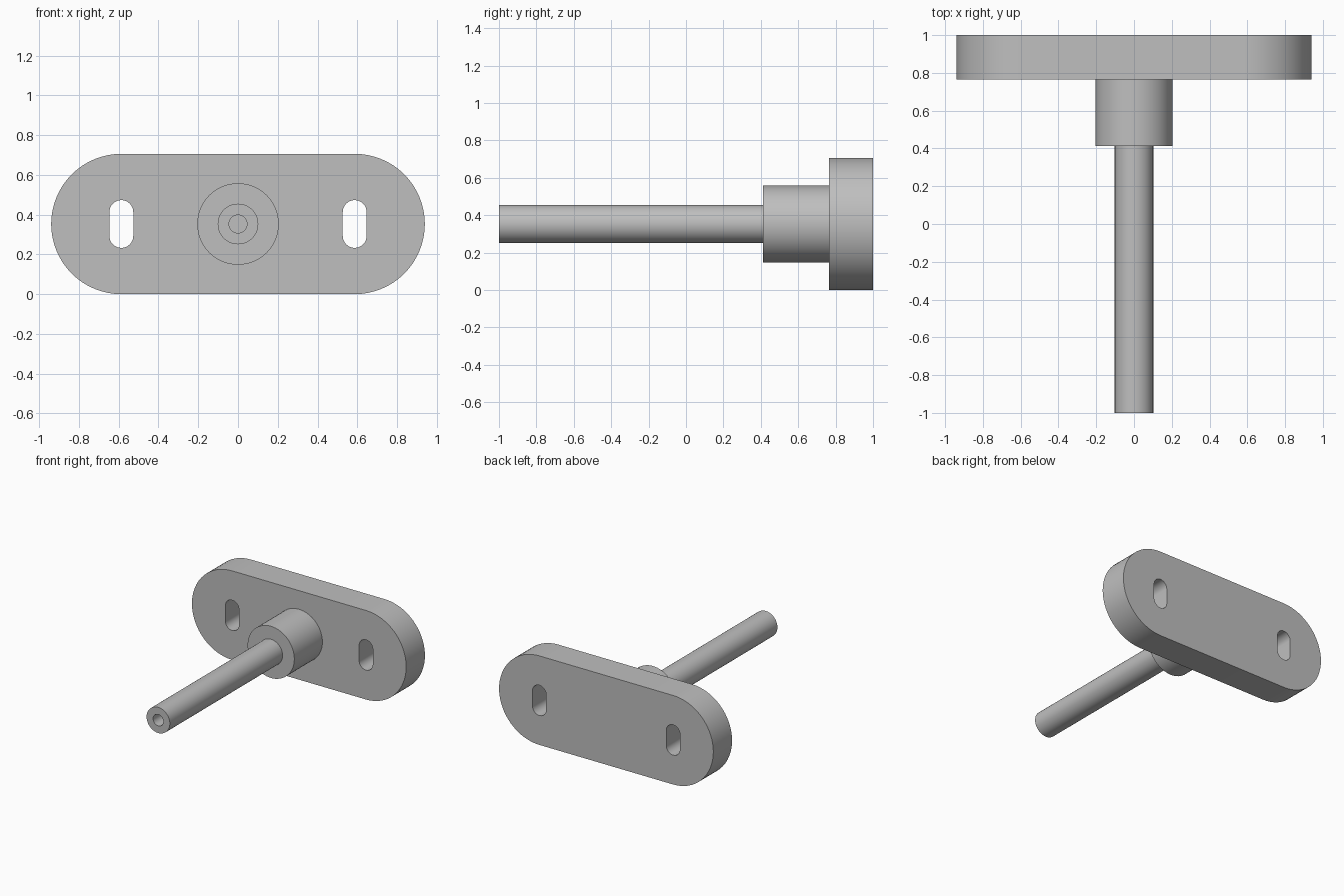
import bpy
import bmesh
from math import pi, sin, cos, radians
from mathutils import Matrix

cube = bpy.data.objects.get("Cube")
if cube:
    bpy.data.objects.remove(cube, do_unlink=True)

grey = bpy.data.materials.new("plain grey")
grey.use_nodes = True
colour = (0.52, 0.52, 0.52, 1)
grey.diffuse_color = colour
grey.node_tree.nodes["Principled BSDF"].inputs["Base Color"].default_value = colour

AXIS_Z = 0.353       # height of the shaft axis
PLATE_FRONT = 0.765
BOSS_FRONT = 0.413


def finish(name, bm):
    """Weld, orient and smooth the mesh, then link it as a named part."""
    bmesh.ops.remove_doubles(bm, verts=bm.verts, dist=0.0001)
    bmesh.ops.recalc_face_normals(bm, faces=bm.faces)
    mesh = bpy.data.meshes.new(name)
    bm.to_mesh(mesh)
    bm.free()
    mesh.materials.append(grey)
    obj = bpy.data.objects.new(name, mesh)
    bpy.context.collection.objects.link(obj)
    bpy.ops.object.select_all(action="DESELECT")
    obj.select_set(True)
    bpy.context.view_layer.objects.active = obj
    bpy.ops.object.shade_smooth_by_angle(angle=radians(30))
    return obj


def lathe(name, profile):
    """Turn (radius, y) points around the shaft axis."""
    bm = bmesh.new()
    verts = [bm.verts.new((r, y, AXIS_Z)) for r, y in profile]
    edges = [bm.edges.new(pair) for pair in zip(verts, verts[1:])]
    bmesh.ops.spin(bm, geom=verts + edges, cent=(0, 0, AXIS_Z), axis=(0, 1, 0),
                   angle=2 * pi, steps=64, use_merge=False)
    return finish(name, bm)


def stadium(cx, radius, half_x, half_z, steps=32):
    """Outline of two half circles joined by straight sides."""
    points = []
    start = -pi / 2 if half_x else 0
    for side in (1, -1):
        for i in range(steps + 1):
            a = start + pi * i / steps + (0 if side == 1 else pi)
            points.append((cx + side * half_x + radius * cos(a),
                           side * half_z + radius * sin(a)))
    return points


def slotted_plate(name, outlines, y0, y1):
    """Extrude an outline with holes between two depths."""
    curve = bpy.data.curves.new(name + " outline", "CURVE")
    curve.dimensions = "2D"
    curve.fill_mode = "BOTH"
    curve.extrude = (y1 - y0) / 2
    for outline in outlines:
        spline = curve.splines.new("POLY")
        spline.points.add(len(outline) - 1)
        for point, (x, z) in zip(spline.points, outline):
            point.co = (x, z, 0, 1)
        spline.use_cyclic_u = True
    helper = bpy.data.objects.new(name + " outline", curve)
    bpy.context.collection.objects.link(helper)
    bpy.context.view_layer.update()
    depsgraph = bpy.context.evaluated_depsgraph_get()
    mesh = bpy.data.meshes.new_from_object(helper.evaluated_get(depsgraph))
    bm = bmesh.new()
    bm.from_mesh(mesh)
    bpy.data.objects.remove(helper, do_unlink=True)
    bpy.data.meshes.remove(mesh)
    bm.transform(Matrix.Translation((0, (y0 + y1) / 2, AXIS_Z))
                 @ Matrix.Rotation(pi / 2, 4, "X"))
    return finish(name, bm)


# Mounting plate with one upright slot at each end
END_X = 0.587
outlines = [stadium(0, AXIS_Z, END_X, 0)]
outlines += [stadium(side * END_X, 0.06, 0, 0.06) for side in (-1, 1)]
slotted_plate("mounting_plate", outlines, PLATE_FRONT, 1.0)

# Collar on the plate
lathe("collar", [(0.102, BOSS_FRONT), (0.205, BOSS_FRONT), (0.205, PLATE_FRONT)])

# Long rod with a blind hole in its tip
lathe("rod", [(0, -0.75), (0.045, -0.75), (0.045, -1), (0.102, -1), (0.102, BOSS_FRONT)])
